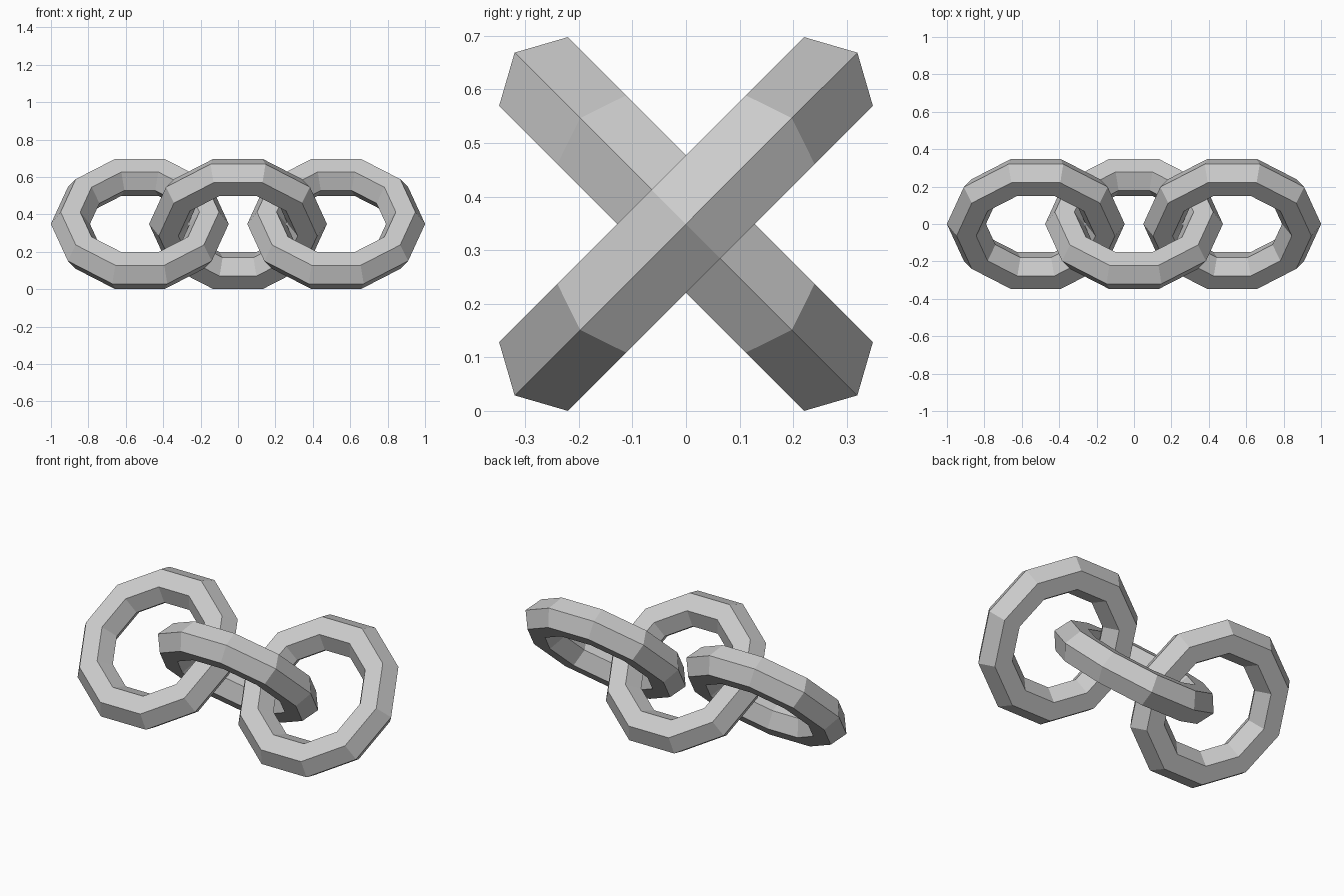
import bpy
import math

cube = bpy.data.objects.get("Cube")
if cube:
    bpy.data.objects.remove(cube, do_unlink=True)

# Plain grey metal
steel = bpy.data.materials.new("grey_metal")
steel.use_nodes = True
colour = (0.6, 0.6, 0.6, 1)
steel.diffuse_color = colour
steel.node_tree.nodes["Principled BSDF"].inputs["Base Color"].default_value = colour

RING, TUBE, PITCH, HEIGHT = 0.371, 0.1045, 0.525, 0.349


def add_link(name, x, tilt):
    """Ten-sided ring with a six-sided section, tilted about the chain's length."""
    bpy.ops.mesh.primitive_torus_add(
        major_segments=10, minor_segments=6,
        major_radius=RING, minor_radius=TUBE,
        location=(x, 0, HEIGHT), rotation=(math.radians(tilt), 0, 0))
    link = bpy.context.object
    link.name = name
    link.data.materials.append(steel)
    bpy.ops.object.shade_flat()


# Three interlocked links, each square to its neighbour
add_link("right_link", -PITCH, 45)
add_link("middle_link", 0, -45)
add_link("left_link", PITCH, 45)
